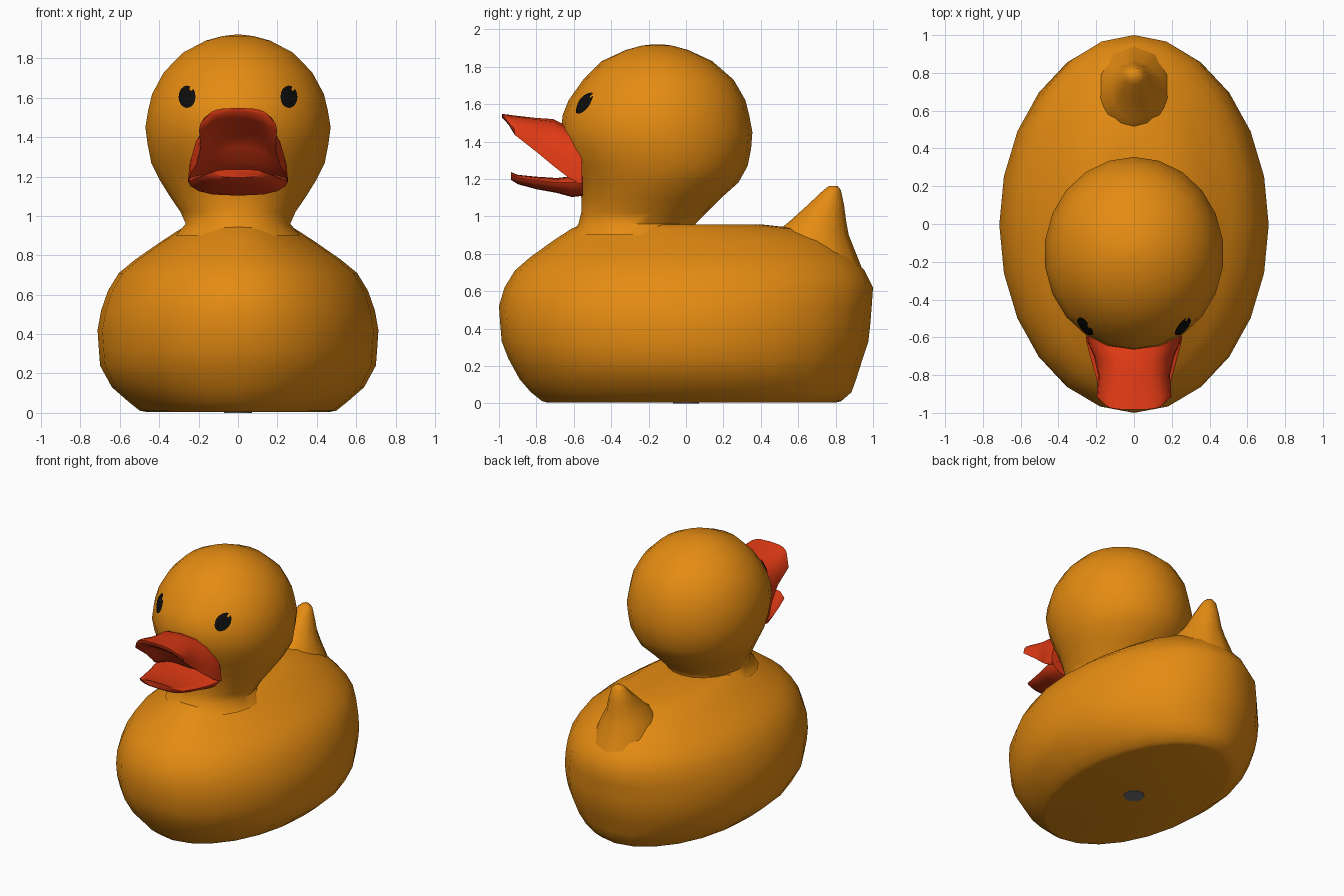
import bpy, bmesh, math
from mathutils import Vector
from mathutils.bvhtree import BVHTree

if "Cube" in bpy.data.objects:
    bpy.data.objects.remove(bpy.data.objects["Cube"])


def material(name, rgb):
    m = bpy.data.materials.new(name)
    m.diffuse_color = (*rgb, 1)
    m.use_nodes = True
    m.node_tree.nodes["Principled BSDF"].inputs["Base Color"].default_value = m.diffuse_color
    return m


YELLOW = material("duck yellow", (0.78, 0.26, 0.006))
RED = material("bill red", (0.74, 0.042, 0.007))
BLACK = material("eye black", (0.004, 0.004, 0.004))
GREY = material("plug grey", (0.18, 0.17, 0.18))


def make_object(name, bm, mat, angle=60):
    bmesh.ops.recalc_face_normals(bm, faces=bm.faces)
    me = bpy.data.meshes.new(name)
    bm.to_mesh(me)
    bm.free()
    me.materials.append(mat)
    ob = bpy.data.objects.new(name, me)
    bpy.context.collection.objects.link(ob)
    bpy.ops.object.select_all(action='DESELECT')
    ob.select_set(True)
    bpy.context.view_layer.objects.active = ob
    bpy.ops.object.shade_smooth_by_angle(angle=math.radians(angle))
    return ob


def loft(name, rings, mat, angle=60):
    """Skin a list of closed point rings and cap both ends."""
    bm = bmesh.new()
    loops = [[bm.verts.new(p) for p in ring] for ring in rings]
    n = len(loops[0])
    for a, b in zip(loops, loops[1:]):
        for i in range(n):
            j = (i + 1) % n
            bm.faces.new((a[i], a[j], b[j], b[i]))
    bm.faces.new(loops[0])
    bm.faces.new(loops[-1])
    return make_object(name, bm, mat, angle)


def oval(z, w, y0, y1, n):
    """Horizontal ellipse with half width w, reaching from y0 to y1."""
    c, r = (y0 + y1) / 2, (y1 - y0) / 2
    return [(w * math.sin(math.tau * i / n), c - r * math.cos(math.tau * i / n), z)
            for i in range(n)]


# Body: stacked ovals (z, half width, front, back)
body = [(0.004, 0.46, -0.74, 0.80), (0.012, 0.50, -0.77, 0.83), (0.06, 0.56, -0.83, 0.885),
        (0.13, 0.64, -0.89, 0.91), (0.24, 0.70, -0.95, 0.945), (0.33, 0.707, -0.985, 0.975),
        (0.42, 0.713, -0.993, 0.985), (0.52, 0.695, -1.0, 0.993), (0.62, 0.66, -0.97, 1.0),
        (0.71, 0.605, -0.915, 0.955), (0.78, 0.52, -0.835, 0.89), (0.87, 0.39, -0.71, 0.78),
        (0.935, 0.29, -0.61, 0.60), (0.955, 0.25, -0.56, 0.42)]
loft("body", [oval(*r, 24) for r in body], YELLOW)

# Tail: upright tapering point at the back
tail = [(0.70, 0.24, 0.42, 0.95), (0.90, 0.17, 0.46, 0.87), (0.97, 0.12, 0.55, 0.857),
        (1.06, 0.085, 0.65, 0.845), (1.14, 0.052, 0.735, 0.828), (1.163, 0.025, 0.765, 0.81)]
loft("tail", [oval(*r, 12) for r in tail], YELLOW, 75)

# Head and neck
head = [(0.90, 0.32, -0.62, 0.06), (0.96, 0.268, -0.575, 0.05), (1.02, 0.295, -0.56, 0.11),
        (1.10, 0.35, -0.56, 0.19), (1.18, 0.40, -0.575, 0.28), (1.27, 0.445, -0.61, 0.33),
        (1.36, 0.463, -0.65, 0.348), (1.45, 0.475, -0.668, 0.355), (1.54, 0.46, -0.66, 0.338),
        (1.62, 0.44, -0.628, 0.318), (1.73, 0.38, -0.55, 0.255), (1.83, 0.28, -0.45, 0.14),
        (1.89, 0.165, -0.32, 0.01), (1.913, 0.08, -0.235, -0.075), (1.92, 0.02, -0.17, -0.13)]
head_ob = loft("head", [oval(*r, 22) for r in head], YELLOW)


def arch(w, ey, ez, cy, cz, uz, n=10):
    """Bill section: domed top from edge (w, ey, ez) to crown (cy, cz), hollow below to uz."""
    pts = []
    for i in range(n + 1):
        a = math.pi * i / n
        s = math.sin(a)
        x = math.copysign(abs(math.cos(a)) ** 0.65, math.cos(a)) * w
        pts.append((x, ey + (cy - ey) * s, ez + (cz - ez) * s))
    for i in range(n - 1, 0, -1):
        a = math.pi * i / n
        s = math.sin(a)
        pts.append((0.86 * w * math.cos(a), ey + (cy - ey) * s, ez + (uz - ez) * s))
    return pts


# Upper bill: tip to mouth corners (half width, edge y, edge z, crown y, crown z, underside z)
upper = [(0.155, -0.950, 1.500, -0.983, 1.548, 1.525), (0.198, -0.915, 1.435, -0.925, 1.540, 1.485),
         (0.190, -0.800, 1.345, -0.800, 1.526, 1.430), (0.212, -0.700, 1.262, -0.710, 1.520, 1.350),
         (0.245, -0.625, 1.205, -0.670, 1.500, 1.270), (0.255, -0.555, 1.170, -0.560, 1.460, 1.220)]
loft("upper_bill", [arch(*s) for s in upper], RED, 50)


def scoop(y, w, top, bottom, n=16):
    """Lower bill section: almost flat top, rounded belly."""
    mid = top - 0.3 * (top - bottom)
    pts = []
    for i in range(n):
        a = math.tau * i / n
        s = math.sin(a)
        z = mid + s * ((top - mid) if s > 0 else (mid - bottom))
        pts.append((w * math.copysign(abs(math.cos(a)) ** 0.7, math.cos(a)), y, z))
    return pts


# Lower bill: tip to root (y, half width, top, bottom)
lower = [(-0.935, 0.12, 1.236, 1.195), (-0.90, 0.175, 1.222, 1.172), (-0.80, 0.205, 1.212, 1.145),
         (-0.69, 0.235, 1.205, 1.125), (-0.61, 0.255, 1.215, 1.103), (-0.55, 0.245, 1.22, 1.11)]
loft("lower_bill", [scoop(*s) for s in lower], RED, 50)

# Eyes: thin patches laid on the head, each with a small notch as a glint
head_bm = bmesh.new()
head_bm.from_mesh(head_ob.data)
tree = BVHTree.FromBMesh(head_bm)
for side, label in ((-1, "left"), (1, "right")):
    bm = bmesh.new()

    def on_head(r, a):
        x = side * 0.255 + 0.042 * r * math.cos(a)
        z = 1.602 + 0.056 * r * math.sin(a)
        hit, normal, _, _ = tree.ray_cast(Vector((x, -2, z)), Vector((0, 1, 0)))
        return bm.verts.new(hit + normal * 0.007)

    seg = 16
    centre = on_head(0, 0)
    rings = [[on_head(r, math.tau * i / seg) for i in range(seg)] for r in (0.35, 0.7, 1.0)]
    for i in range(seg):
        j = (i + 1) % seg
        bm.faces.new((centre, rings[0][i], rings[0][j]))
        bm.faces.new((rings[0][i], rings[1][i], rings[1][j], rings[0][j]))
        if i != 2:
            bm.faces.new((rings[1][i], rings[2][i], rings[2][j], rings[1][j]))
    make_object(label + "_eye", bm, BLACK)
head_bm.free()

# Plug: small disc under the body
loft("bottom_plug", [oval(z, 0.07, -0.07, 0.07, 16) for z in (0.0, 0.006)], GREY, 30)
